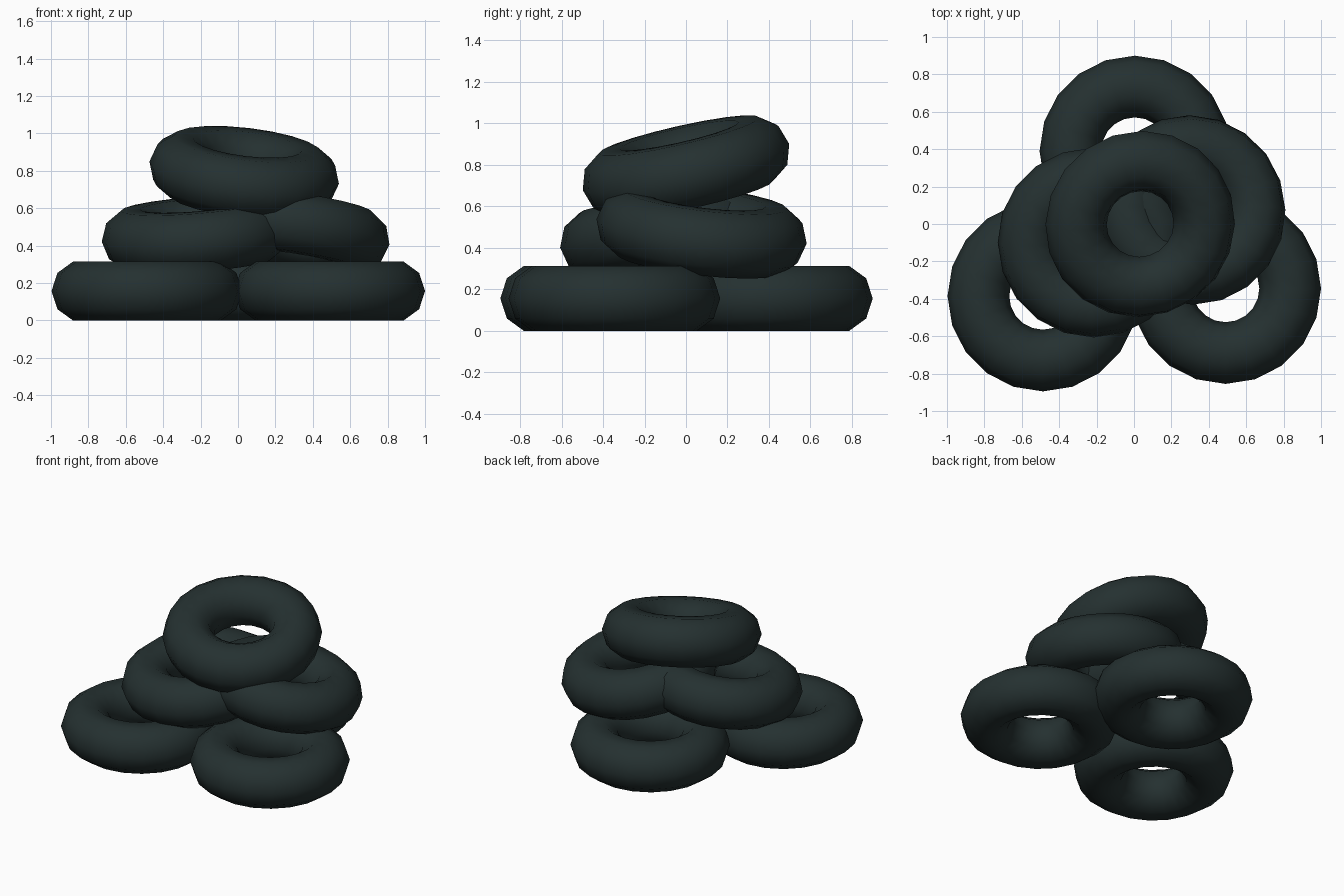
import bpy
from math import atan

cube = bpy.data.objects.get("Cube")
if cube:
    bpy.data.objects.remove(cube, do_unlink=True)

# Dark rubber
rubber = bpy.data.materials.new("dark_rubber")
rubber.use_nodes = True
colour = (0.018, 0.030, 0.030, 1.0)
rubber.diffuse_color = colour
rubber.node_tree.nodes["Principled BSDF"].inputs["Base Color"].default_value = colour


def tyre(name, centre, slope_x=0.0, slope_y=0.0):
    """One ring, leaning so that it rises by the given slopes along x and y."""
    bpy.ops.mesh.primitive_torus_add(
        major_radius=0.345, minor_radius=0.165,
        major_segments=20, minor_segments=10,
        location=centre, rotation=(atan(slope_y), -atan(slope_x), 0))
    ring = bpy.context.object
    ring.name = name
    ring.data.materials.append(rubber)
    bpy.ops.object.shade_smooth()


# Bottom layer, flat on the ground
tyre("bottom_tyre_right", (-0.487, -0.385, 0.157))
tyre("bottom_tyre_left", (0.49, -0.345, 0.157))
tyre("bottom_tyre_back", (0.005, 0.39, 0.157))

# Middle layer, leaning against each other
tyre("middle_tyre_right", (-0.22, -0.10, 0.46), 0.076, 0.115)
tyre("middle_tyre_left", (0.305, 0.075, 0.48), -0.147, -0.118)

# Top tyre, tipped towards the front
tyre("top_tyre", (0.033, 0.0, 0.79), -0.118, 0.225)
